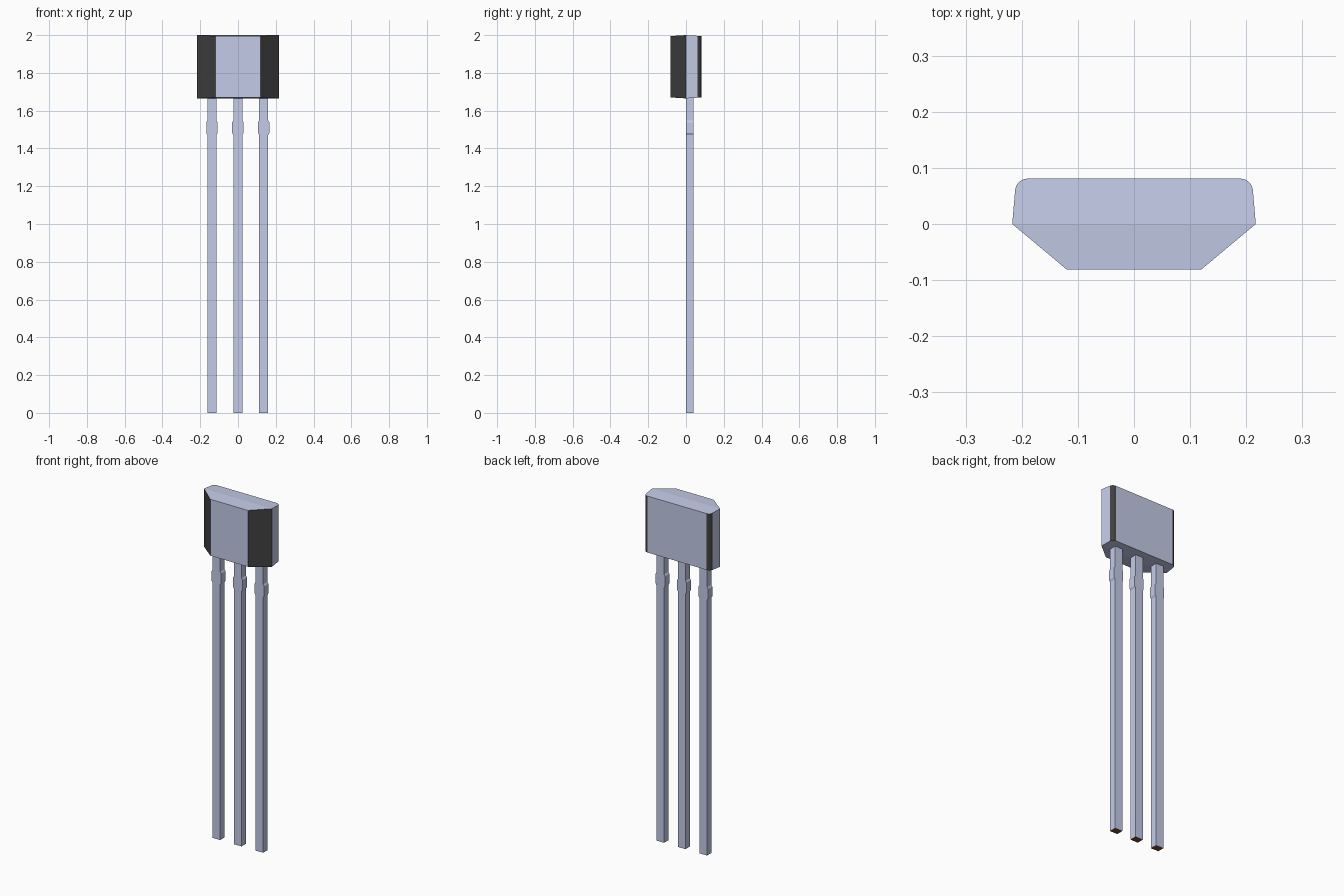
import bpy, bmesh, math

if "Cube" in bpy.data.objects:
    bpy.data.objects.remove(bpy.data.objects["Cube"])


def material(name, color):
    m = bpy.data.materials.new(name)
    m.diffuse_color = (*color, 1.0)
    m.use_nodes = True
    m.node_tree.nodes["Principled BSDF"].inputs["Base Color"].default_value = m.diffuse_color
    return m


PALE = material("pale blue grey", (0.59, 0.638, 0.855))
DARK = material("dark grey", (0.052, 0.052, 0.052))
BROWN = material("brown", (0.2, 0.08, 0.025))


def finish(bm, name, mats):
    bmesh.ops.recalc_face_normals(bm, faces=bm.faces)
    mesh = bpy.data.meshes.new(name)
    bm.to_mesh(mesh)
    bm.free()
    for m in mats:
        mesh.materials.append(m)
    obj = bpy.data.objects.new(name, mesh)
    bpy.context.collection.objects.link(obj)
    return obj


# Package body: half outline from front edge to back edge, mirrored in x
Z0, Z1, DRAFT = 1.665, 2.0, 0.06
STEPS, R = 6, 0.023
half = [(0.12, -0.081), (0.217, 0.0)]
a0 = math.radians(6)
for i in range(STEPS + 1):
    a = a0 + (math.pi / 2 - a0) * i / STEPS
    half.append((0.189 + R * math.cos(a), 0.081 - R + R * math.sin(a)))
outline = half + [(-x, y) for x, y in reversed(half)]

bm = bmesh.new()
low = [bm.verts.new((x, y, Z0 + DRAFT * abs(y))) for x, y in outline]
top = [bm.verts.new((x, y, Z1 - DRAFT * abs(y))) for x, y in outline]
n = len(outline)
for i in range(n):
    j = (i + 1) % n
    f = bm.faces.new((low[i], low[j], top[j], top[i]))
    k = min(i, n - 2 - i) if i < n - 1 else -1
    # front chamfers and rounded back corners are dark
    is_corner = 2 <= k < 2 + STEPS
    f.material_index = 1 if (k == 0 or is_corner) else 0
    f.smooth = is_corner
# drafted end caps, split by the ridge at the parting plane
for loop in (low, top):
    bm.faces.new((loop[0], loop[1], loop[-2], loop[-1]))
    bm.faces.new(loop[1:-1])
for e in bm.edges:
    e.smooth = all(f.smooth for f in e.link_faces)
finish(bm, "package_body", [PALE, DARK])

# Leads: flat strip profile with a small wider stop, extruded in depth
W, B = 0.024, 0.030
side = [(W, 0.0), (W, 1.472), (B, 1.482), (B, 1.538), (W, 1.548), (W, 1.668)]
profile = side + [(-x, z) for x, z in reversed(side)]
for name, cx in (("left_lead", -0.138), ("middle_lead", -0.001), ("right_lead", 0.136)):
    bm = bmesh.new()
    face = bm.faces.new([bm.verts.new((cx + x, 0.0, z)) for x, z in profile])
    new = bmesh.ops.extrude_face_region(bm, geom=[face])["geom"]
    bmesh.ops.translate(bm, vec=(0, 0.04, 0),
                        verts=[g for g in new if isinstance(g, bmesh.types.BMVert)])
    # cut lead tip is brown
    for f in bm.faces:
        if all(v.co.z < 0.001 for v in f.verts):
            f.material_index = 1
    finish(bm, name, [PALE, BROWN])
